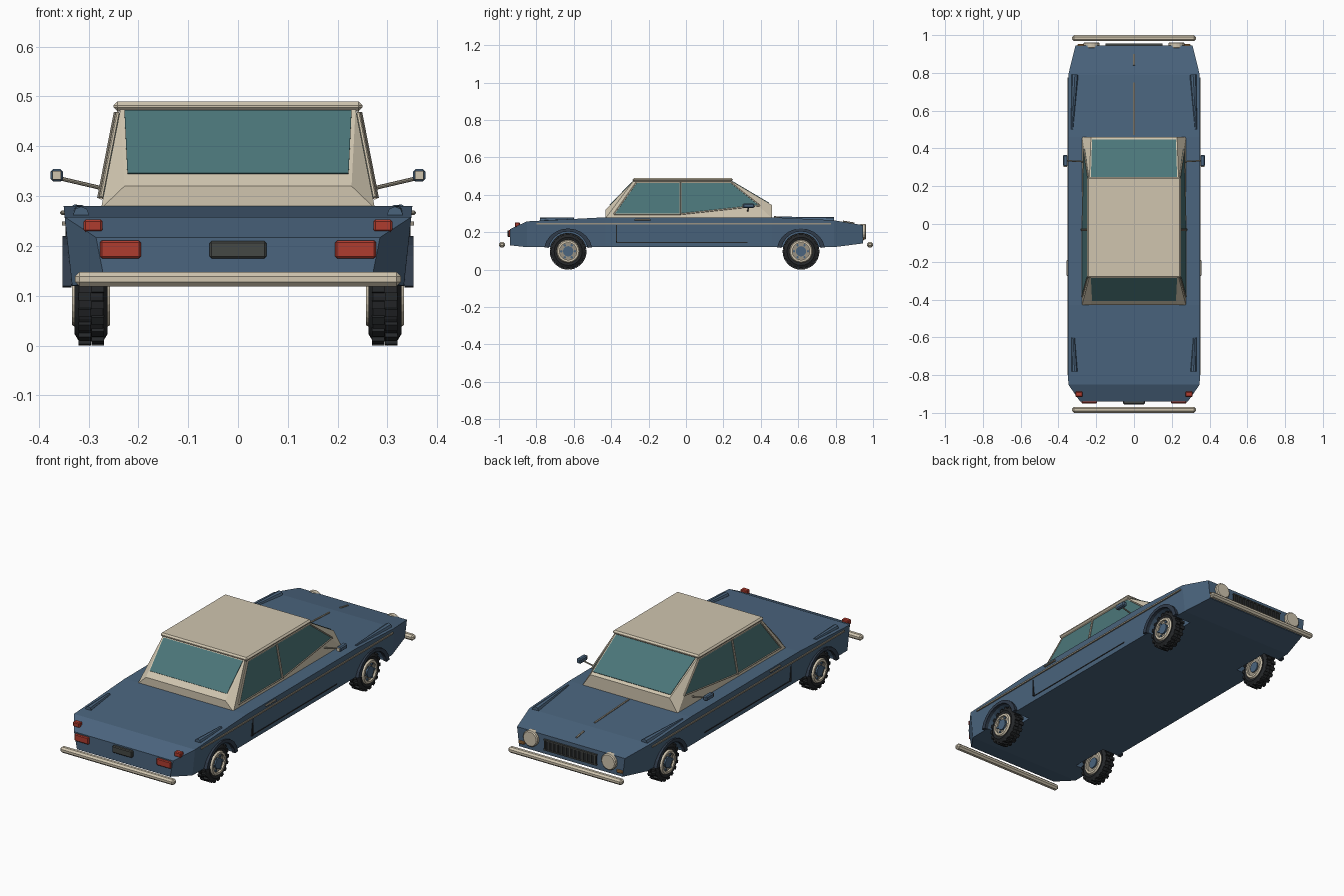
import bpy, bmesh, math
from mathutils import Vector, Matrix

if "Cube" in bpy.data.objects:
    bpy.data.objects.remove(bpy.data.objects["Cube"])


def material(name, rgb):
    m = bpy.data.materials.new(name)
    m.diffuse_color = (*rgb, 1)
    m.use_nodes = True
    m.node_tree.nodes["Principled BSDF"].inputs["Base Color"].default_value = m.diffuse_color
    return m


BLUE = material("blue_paint", (0.07, 0.13, 0.21))
NAVY = material("dark_blue", (0.03, 0.045, 0.07))
CREAM = material("cream", (0.63, 0.56, 0.43))
TRIM = material("trim", (0.32, 0.29, 0.23))
GLASS = material("glass", (0.07, 0.18, 0.19))
RED = material("red_lens", (0.43, 0.045, 0.028))
AMBER = material("amber_lens", (0.4, 0.18, 0.05))
BLACK = material("rubber", (0.018, 0.02, 0.022))
GREY = material("dark_grey", (0.06, 0.065, 0.06))


def finish(name, bm, mat, mirror=False, bevel=0):
    bmesh.ops.recalc_face_normals(bm, faces=bm.faces)
    me = bpy.data.meshes.new(name)
    bm.to_mesh(me)
    bm.free()
    me.materials.append(mat)
    ob = bpy.data.objects.new(name, me)
    bpy.context.collection.objects.link(ob)
    if bevel:
        mod = ob.modifiers.new("bevel", 'BEVEL')
        mod.width = bevel
        mod.segments = 1
    if mirror:
        ob.modifiers.new("mirror", 'MIRROR').use_mirror_merge = False
    return ob


def box(name, lo, hi, mat, mirror=False, bevel=0):
    bm = bmesh.new()
    lo, hi = Vector(lo), Vector(hi)
    bmesh.ops.create_cube(bm, size=1, matrix=Matrix.Translation((lo + hi) / 2)
                          @ Matrix.Diagonal((*(hi - lo), 1)))
    return finish(name, bm, mat, mirror, bevel)


def rod(name, p, q, r, mat, mirror=False, r2=None, seg=8, bevel=0):
    bm = bmesh.new()
    p, q = Vector(p), Vector(q)
    rot = (q - p).to_track_quat('Z', 'Y').to_matrix().to_4x4()
    bmesh.ops.create_cone(bm, cap_ends=True, segments=seg, radius1=r,
                          radius2=r if r2 is None else r2, depth=(q - p).length,
                          matrix=Matrix.Translation((p + q) / 2) @ rot)
    return finish(name, bm, mat, mirror, bevel)


def panel(name, pts, t, mat, mirror=False):
    """Flat polygon thickened by t around its plane."""
    bm = bmesh.new()
    f = bm.faces.new([bm.verts.new(p) for p in pts])
    f.normal_update()
    n = f.normal.copy()
    for v in f.verts:
        v.co -= n * t / 2
    new = bmesh.ops.extrude_face_region(bm, geom=[f], use_keep_orig=True)["geom"]
    for v in new:
        if isinstance(v, bmesh.types.BMVert):
            v.co += n * t
    return finish(name, bm, mat, mirror)


def loft(name, rings, mat):
    bm = bmesh.new()
    rs = [[bm.verts.new(p) for p in ring] for ring in rings]
    k = len(rs[0])
    for a, b in zip(rs, rs[1:]):
        for i in range(k):
            j = (i + 1) % k
            bm.faces.new((a[i], a[j], b[j], b[i]))
    bm.faces.new(rs[0])
    bm.faces.new(rs[-1])
    return finish(name, bm, mat)


def lathe(name, profile, centre, seg, mat):
    """Closed (x, radius) profile turned around the x axis."""
    bm = bmesh.new()
    c = Vector(centre)
    rs = []
    for s in range(seg):
        a = 2 * math.pi * s / seg
        rs.append([bm.verts.new(c + Vector((x, r * math.cos(a), r * math.sin(a))))
                   for x, r in profile])
    k = len(profile)
    for s in range(seg):
        a, b = rs[s], rs[(s + 1) % seg]
        for i in range(k):
            j = (i + 1) % k
            bm.faces.new((a[i], a[j], b[j], b[i]))
    return finish(name, bm, mat, True)


# body: sections along y as (y, top half width, bottom half width, bottom z, top z)
sections = [(-0.94, 0.285, 0.268, 0.13, 0.217), (-0.85, 0.348, 0.333, 0.12, 0.258),
            (-0.43, 0.35, 0.335, 0.12, 0.28), (0.46, 0.35, 0.335, 0.12, 0.28),
            (0.79, 0.348, 0.333, 0.12, 0.264), (0.945, 0.31, 0.298, 0.14, 0.238)]
body = loft("body", [[(-b, y, z0), (b, y, z0), (t, y, z1), (-t, y, z1)]
                     for y, t, b, z0, z1 in sections], BLUE)

WHEELS = {"rear": -0.63, "front": 0.615}
ZC = 0.098

# wheel wells cut into the body
for end, y in WHEELS.items():
    cut = rod("well_cutter", (0.24, y, ZC), (0.42, y, ZC), 0.108, NAVY, True, seg=20)
    cut.hide_render = True
    mod = body.modifiers.new("well", 'BOOLEAN')
    mod.operation = 'DIFFERENCE'
    mod.object = cut
    bpy.context.view_layer.objects.active = body
    bpy.ops.object.modifier_apply(modifier=mod.name)
    bpy.data.objects.remove(cut)

    # wheel arch lips
    angs = [math.radians(10 + 16 * i) for i in range(11)]
    arc = [(0.343, y + 0.13 * math.cos(a), ZC + 0.122 * math.sin(a)) for a in angs]
    arc += [(0.343, y + 0.106 * math.cos(a), ZC + 0.106 * math.sin(a)) for a in reversed(angs)]
    panel(end + "_arch", arc, 0.018, NAVY, True)

    # tyre with tread blocks
    c = Vector((0.295, y, ZC))
    lathe(end + "_tire", [(-0.028, 0.058), (-0.033, 0.075), (-0.024, 0.09),
                          (0.024, 0.09), (0.033, 0.075), (0.028, 0.058)], c, 24, BLACK)
    bm = bmesh.new()
    for i in range(36):
        side = 1 if i % 2 else -1
        m = (Matrix.Translation(c) @ Matrix.Rotation(2 * math.pi * i / 36, 4, 'X')
             @ Matrix.Translation((side * 0.013, 0, 0.089)) @ Matrix.Diagonal((0.025, 0.016, 0.018, 1)))
        bmesh.ops.create_cube(bm, size=1, matrix=m)
    finish(end + "_tread", bm, BLACK, True)

    # rim, hub and bolts
    lathe(end + "_rim", [(-0.038, 0.046), (-0.038, 0.057), (-0.03, 0.062),
                         (0.03, 0.062), (0.038, 0.057), (0.038, 0.046)], c, 24, CREAM)
    rod(end + "_wheel_disc", c - Vector((0.028, 0, 0)), c + Vector((0.028, 0, 0)), 0.048, TRIM, True, seg=24)
    rod(end + "_hub", c - Vector((0.034, 0, 0)), c + Vector((0.036, 0, 0)), 0.028, BLUE, True, seg=12)
    for i in range(6):
        a = math.pi * i / 3
        o = c + Vector((0.028, 0.037 * math.cos(a), 0.037 * math.sin(a)))
        rod(end + "_bolt", o, o + Vector((0.006, 0, 0)), 0.007, BLUE, True, seg=6)

# cabin with corner pillars as triangles
bm = bmesh.new()
V = {}
for s in (-1, 1):
    for e, yb, zm, yr in (("r", -0.43, 0.32, -0.28), ("f", 0.46, 0.345, 0.24)):
        V[s, e, 0] = bm.verts.new((s * 0.275, yb, 0.275))
        V[s, e, 1] = bm.verts.new((s * 0.228, yb, zm))
        V[s, e, 2] = bm.verts.new((s * 0.236, yr, 0.475))
for e in "rf":
    for k in (0, 1):
        bm.faces.new([V[-1, e, k], V[1, e, k], V[1, e, k + 1], V[-1, e, k + 1]])
    for s in (-1, 1):
        bm.faces.new([V[s, e, k] for k in range(3)])
for s in (-1, 1):
    bm.faces.new([V[s, "r", 0], V[s, "f", 0], V[s, "f", 2], V[s, "r", 2]])
for k in (0, 2):
    bm.faces.new([V[-1, "r", k], V[1, "r", k], V[1, "f", k], V[-1, "f", k]])
finish("cabin", bm, CREAM)
box("roof", (-0.25, -0.285, 0.47), (0.25, 0.25, 0.49), CREAM, bevel=0.008)


# front and rear glass
def on_slope(y0, z0, y1, z1, a, b):
    ends = [(y0 + (y1 - y0) * t, z0 + (z1 - z0) * t) for t in (a, b)]
    (ya, za), (yb, zb) = ends
    return [(-0.222, ya, za), (0.222, ya, za), (0.228, yb, zb), (-0.228, yb, zb)]


panel("windshield", on_slope(0.46, 0.345, 0.24, 0.475, 0.07, 0.97), 0.006, GLASS)
panel("rear_window", on_slope(-0.43, 0.32, -0.28, 0.475, 0.16, 0.97), 0.006, GLASS)


# side glass, divider and frames follow the leaning cabin side
def side(y, z, off=0.002):
    return (0.275 - (z - 0.275) * 0.195 + off, y, z)


corners = [(-0.385, 0.297), (-0.03, 0.297), (0.395, 0.343), (0.24, 0.466), (-0.265, 0.466)]
panel("side_window", [side(*p) for p in corners], 0.006, GLASS, True)
for p, q in zip(corners, corners[1:] + corners[:1]):
    rod("window_frame", side(*p, 0.004), side(*q, 0.004), 0.004, CREAM, True, seg=6)
rod("window_divider", side(-0.03, 0.295, 0.005), side(-0.03, 0.468, 0.005), 0.007, TRIM, True, seg=6)

# bumpers
for n, s in (("rear_bumper", -1), ("front_bumper", 1)):
    ys = sorted((s * 0.968, s * 1.0))
    box(n, (-0.327, ys[0], 0.119), (0.327, ys[1], 0.148), CREAM, bevel=0.009)

# tail lights and plate
box("tail_light", (0.195, -0.95, 0.175), (0.277, -0.93, 0.211), RED, True, 0.004)
box("upper_tail_light", (0.272, -0.915, 0.228), (0.31, -0.888, 0.253), RED, True, 0.004)
box("rear_plate", (-0.057, -0.955, 0.175), (0.057, -0.935, 0.21), GREY, bevel=0.004)

# headlights, grille and signals
rod("headlight", (0.225, 0.93, 0.203), (0.225, 0.962, 0.203), 0.042, CREAM, True, seg=16, bevel=0.005)
box("grille", (-0.15, 0.94, 0.165), (0.15, 0.95, 0.217), BLACK)
for z in (0.165, 0.215):
    box("grille_frame", (-0.152, 0.942, z - 0.003), (0.152, 0.955, z + 0.003), GREY)
for i in range(13):
    x = -0.144 + 0.024 * i
    box("grille_bar", (x - 0.003, 0.943, 0.166), (x + 0.003, 0.955, 0.215), GREY)
box("front_signal", (0.265, 0.935, 0.157), (0.3, 0.952, 0.172), AMBER, True, 0.003)

# side trim, door seams and handle
box("side_strip", (0.342, -0.8, 0.241), (0.353, 0.775, 0.249), TRIM, True)
box("door_seam", (0.335, -0.374, 0.145), (0.346, -0.368, 0.262), BLACK, True)
box("door_bottom_seam", (0.332, -0.374, 0.143), (0.3395, 0.33, 0.148), BLACK, True)
box("door_handle", (0.345, -0.275, 0.262), (0.357, -0.19, 0.271), TRIM, True, 0.003)

# fender ridges and hood strips
rod("front_fender_ridge", (0.328, 0.5, 0.278), (0.313, 0.79, 0.264), 0.005, BLUE, True, r2=0.018)
rod("rear_fender_ridge", (0.322, -0.6, 0.271), (0.315, -0.78, 0.263), 0.008, BLUE, True, r2=0.016)
rod("hood_strip", (0, 0.47, 0.281), (0, 0.75, 0.267), 0.005, TRIM, seg=6)
rod("hood_badge_strip", (0, 0.84, 0.257), (0, 0.9, 0.247), 0.005, TRIM, seg=6)

# mirrors
rod("mirror_arm", (0.265, 0.33, 0.314), (0.355, 0.335, 0.335), 0.004, TRIM, True)
box("mirror_shell", (0.351, 0.305, 0.329), (0.376, 0.365, 0.354), BLUE, True, 0.005)
box("mirror_face", (0.355, 0.302, 0.333), (0.372, 0.31, 0.35), CREAM, True)
